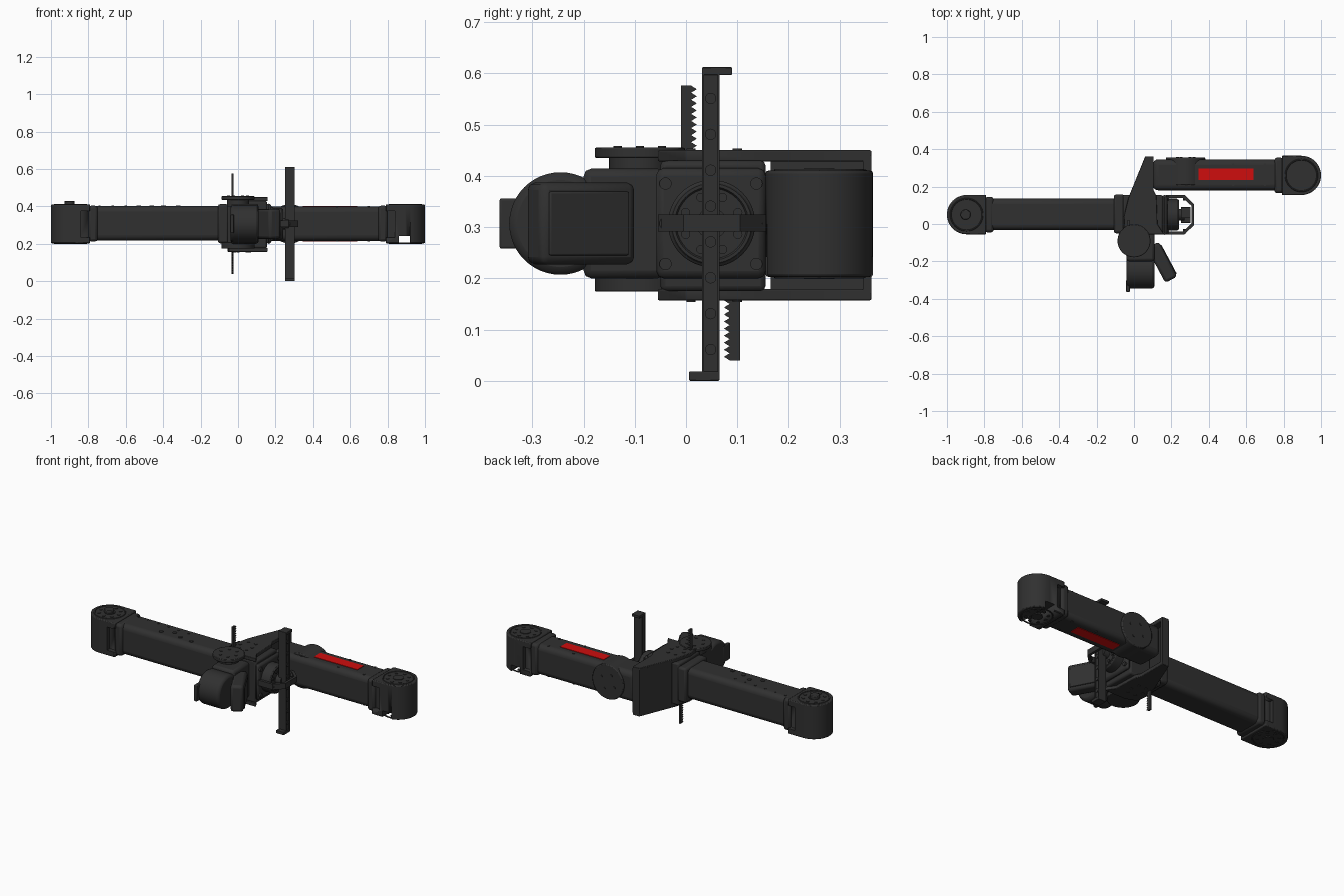
import bpy, bmesh, math
from mathutils import Vector, Matrix

cube = bpy.data.objects.get("Cube")
if cube:
    bpy.data.objects.remove(cube, do_unlink=True)


def material(name, rgb):
    m = bpy.data.materials.new(name)
    m.use_nodes = True
    m.diffuse_color = (*rgb, 1)
    m.node_tree.nodes["Principled BSDF"].inputs["Base Color"].default_value = (*rgb, 1)
    return m


BLACK = material("charcoal plastic", (0.03, 0.03, 0.03))
RED = material("red strip", (0.62, 0.004, 0.004))
MID = 0.307   # height of the arm axis


def finish(name, bm, mat=BLACK, bevel=0, segments=2):
    bmesh.ops.recalc_face_normals(bm, faces=bm.faces)
    me = bpy.data.meshes.new(name)
    bm.to_mesh(me)
    bm.free()
    ob = bpy.data.objects.new(name, me)
    bpy.context.collection.objects.link(ob)
    me.materials.append(mat)
    if bevel:
        mod = ob.modifiers.new("Bevel", 'BEVEL')
        mod.width, mod.segments, mod.limit_method = bevel, segments, 'ANGLE'
    bpy.ops.object.select_all(action='DESELECT')
    ob.select_set(True)
    bpy.context.view_layer.objects.active = ob
    bpy.ops.object.shade_smooth_by_angle(angle=math.radians(35))
    return ob


def box(name, x, y, z, mat=BLACK, bevel=0, segments=2):
    """Box given by its low and high limits on each axis."""
    bm = bmesh.new()
    bmesh.ops.create_cube(bm, size=1)
    for v in bm.verts:
        v.co = Vector([(a + b) / 2 + c * (b - a) for (a, b), c in zip((x, y, z), v.co)])
    return finish(name, bm, mat, bevel, segments)


def cyl(name, centre, r, depth, axis='Z', bevel=0, sides=48):
    bm = bmesh.new()
    bmesh.ops.create_cone(bm, cap_ends=True, segments=sides, radius1=r, radius2=r, depth=depth)
    if axis != 'Z':
        bm.transform(Matrix.Rotation(math.pi / 2, 4, 'Y' if axis == 'X' else 'X'))
    bm.transform(Matrix.Translation(centre))
    return finish(name, bm, BLACK, bevel)


def ring(name, centre, r, thick, axis='Z'):
    """Flat raised ring."""
    bpy.ops.mesh.primitive_torus_add(major_radius=r, minor_radius=thick, location=centre,
                                     major_segments=40, minor_segments=6,
                                     rotation=(0, math.pi / 2 if axis == 'X' else 0, 0))
    ob = bpy.context.object
    ob.name = name
    ob.data.materials.append(BLACK)
    return ob


def extrude(name, pts, lo, hi, axis='Z', bevel=0):
    """Closed outline swept along z (outline in x, y) or along x (outline in y, z)."""
    bm = bmesh.new()
    place = (lambda a, b, d: (a, b, d)) if axis == 'Z' else (lambda a, b, d: (d, a, b))
    face = bm.faces.new([bm.verts.new(place(a, b, lo)) for a, b in pts])
    up = bmesh.ops.extrude_face_region(bm, geom=[face])["geom"]
    bmesh.ops.translate(bm, vec=place(0, 0, hi - lo),
                        verts=[g for g in up if isinstance(g, bmesh.types.BMVert)])
    return finish(name, bm, BLACK, bevel)


def cut(target, cutter):
    cutter.hide_render = True
    cutter.hide_set(True)
    mod = target.modifiers.new("Cut", 'BOOLEAN')
    mod.operation, mod.object, mod.solver = 'DIFFERENCE', cutter, 'EXACT'


def end_joint(side, s, y):
    """Round shell at the outer end of an arm; s is the direction of x."""
    cx, r = 0.895, 0.105
    arc = [(s * (cx + r * math.sin(t)), y - r * math.cos(t))
           for t in [math.pi * i / 24 for i in range(25)]]
    shell = extrude(side + "_end_joint", arc + [(s * 0.79, y + r), (s * 0.79, y - r)],
                    0.203, 0.41, bevel=0.005)
    for d in (-1, 1):
        xs = sorted((s * 0.78, s * 0.84))
        ys = sorted((y + d * 0.08, y + d * 0.12))
        cut(shell, box(side + "_recess_cutter", xs, ys, (0.235, 0.375)))
    collar = sorted((s * 0.75, s * 0.80))
    box(side + "_end_collar", collar, (y - 0.095, y + 0.095), (0.212, 0.404), bevel=0.015)
    for z in (0.203, 0.41):
        ring(side + "_joint_rim", (s * cx, y, z), 0.085, 0.004)
        cyl(side + "_joint_hub", (s * cx, y, z), 0.03, 0.008)
        for i in range(8):
            a = math.tau * i / 8
            cyl(side + "_joint_screw", (s * cx + 0.06 * math.cos(a), y + 0.06 * math.sin(a), z),
                0.009, 0.006, sides=12)
    return shell


# Two arm tubes and their outer joints
box("right_arm_tube", (-0.79, -0.08), (-0.032, 0.136), (0.218, 0.402), bevel=0.03, segments=4)
box("left_arm_tube", (0.1, 0.79), (0.18, 0.346), (0.216, 0.399), bevel=0.03, segments=4)
end_joint("right", -1, 0.05)
shell = end_joint("left", 1, 0.26)
cut(shell, box("slot_cutter", (0.86, 0.92), (0.1, 0.42), (0.19, 0.242)))
cyl("right_joint_knob", (-0.9, 0.05, 0.418), 0.027, 0.024, bevel=0.004)
for z, tag in ((0.399, "upper"), (0.216, "lower")):
    box(tag + "_red_strip", (0.345, 0.638), (0.234, 0.296), (z - 0.003, z + 0.003), RED)
    for x in (0.28, 0.53, 0.70):
        for y in (0.21, 0.318):
            cyl("left_arm_screw", (x, y, z), 0.007, 0.005, sides=12)
for i in range(6):
    cyl("right_arm_screw", (-0.74 + 0.07 * i, 0.105 - 0.004 * i, 0.402), 0.006, 0.005, sides=12)
for x, y in ((-0.53, 0.02), (-0.46, 0.05), (-0.40, 0.02), (-0.32, 0.01)):
    cyl("right_arm_button", (x, y, 0.402), 0.012, 0.007, sides=16)

# Elbow disc on the back of the left arm
cyl("elbow_disc", (0.276, 0.282, MID), 0.105, 0.148, 'Y', 0.005)
for i in range(4):
    a = math.tau * i / 4 + 0.5
    cyl("elbow_screw", (0.276 + 0.05 * math.cos(a), 0.356, MID + 0.05 * math.sin(a)),
        0.008, 0.006, 'Y', sides=12)

# Forked bracket that joins the two arms
plate = [(0.06, 0.362), (0.105, 0.362), (0.105, 0.18), (0.12, 0.15), (0.125, 0.0),
         (0.16, -0.055), (0.02, -0.055), (-0.05, -0.03), (-0.055, 0.04), (-0.03, 0.14)]
extrude("bracket_top", plate, 0.428, 0.45, bevel=0.003)
extrude("bracket_bottom", plate, 0.157, 0.179, bevel=0.003)
extrude("bracket_wall", [(0.06, 0.362), (0.085, 0.362), (0.03, 0.165), (-0.02, 0.165)], 0.17, 0.44)
box("bracket_end_wall", (0.06, 0.105), (0.345, 0.362), (0.17, 0.44))
for x, y in ((0.0, 0.1), (0.05, 0.1), (-0.02, 0.05), (0.06, 0.05), (0.0, 0.01), (0.05, 0.01)):
    for z in (0.157, 0.45):
        cyl("bracket_screw", (x, y, z), 0.009, 0.006, sides=12)

# Central body
box("right_arm_collar", (-0.108, -0.05), (-0.05, 0.158), (0.203, 0.412), bevel=0.012)
box("central_body", (-0.06, 0.155), (-0.05, 0.155), (0.175, 0.43), bevel=0.01)
box("gripper_flange", (0.15, 0.178), (-0.058, 0.155), (0.2, 0.415), bevel=0.02)
for y in (-0.04, 0.137):
    for z in (0.228, 0.385):
        cyl("flange_screw", (0.18, y, z), 0.012, 0.012, 'X', sides=16)

# Wrist motor in front, with its pivot plates
box("wrist_body", (-0.04, 0.11), (-0.2, -0.04), (0.2, 0.414), bevel=0.015)
cyl("wrist_motor", (0.035, -0.245, MID), 0.1, 0.15, 'X', 0.015)
box("wrist_front_plate", (-0.042, -0.022), (-0.364, -0.3), (0.258, 0.356), bevel=0.004)
cyl("pivot_plate", (0.0, -0.09, 0.445), 0.088, 0.02, bevel=0.003)
cyl("pivot_neck", (0.0, -0.09, 0.42), 0.06, 0.04)
cyl("pivot_base", (0.0, -0.09, 0.192), 0.088, 0.036, bevel=0.003)
for i in range(6):
    a = math.tau * i / 6
    cyl("pivot_screw", (0.05 * math.cos(a), -0.09 + 0.05 * math.sin(a), 0.455), 0.008, 0.006, sides=12)

# Angled sensor head with a rimmed front
head = box("sensor_head", (-0.036, 0.036), (-0.105, 0.105), (-0.08, 0.08), bevel=0.015)
face = box("sensor_window", (0.034, 0.041), (-0.09, 0.085), (-0.062, 0.062), bevel=0.003)
for ob in (head, face):
    ob.location = (0.15, -0.205, MID)
    ob.rotation_euler.z = math.radians(28)

# Gripper drum and bent strap across its front
cyl("gripper_drum", (0.2, 0.05, MID), 0.085, 0.07, 'X', 0.006)
cyl("gripper_core", (0.245, 0.05, MID), 0.03, 0.05, 'X')
ring("drum_rim", (0.235, 0.05, MID), 0.075, 0.006, 'X')
for i in range(8):
    a = math.tau * (i + 0.5) / 8
    cyl("drum_screw", (0.235, 0.05 + 0.055 * math.cos(a), MID + 0.055 * math.sin(a)),
        0.009, 0.01, 'X', sides=12)
half = [(0.17, 0.105), (0.27, 0.105), (0.322, 0.055)]
inner = [(0.17, 0.09), (0.262, 0.09), (0.307, 0.047)]
outline = ([(x, 0.05 + d) for x, d in half] + [(x, 0.05 - d) for x, d in reversed(half)]
           + [(x, 0.05 - d) for x, d in inner] + [(x, 0.05 + d) for x, d in reversed(inner)])
extrude("gripper_strap", outline, 0.291, 0.325)
for y in (-0.04, 0.137):
    cyl("strap_screw", (0.27, y, MID), 0.012, 0.014, 'X', sides=16)

# Tall gripper rail with hooked ends
box("gripper_rail", (0.255, 0.296), (0.031, 0.065), (0.003, 0.607))
for y in (0.031, 0.061):
    box("rail_lip", (0.25, 0.302), (y, y + 0.004), (0.003, 0.607))
box("top_hook", (0.25, 0.302), (0.031, 0.09), (0.597, 0.612), bevel=0.002)
box("bottom_hook", (0.25, 0.302), (0.006, 0.065), (0.0, 0.018), bevel=0.002)
for i in range(8):
    cyl("rail_screw", (0.296, 0.048, 0.061 + 0.07 * i), 0.011, 0.01, 'X', sides=16)


def rack(name, back, s, lo, hi):
    """Toothed strip; teeth point along s in y."""
    n = round((hi - lo) / 0.0137)
    step = (hi - lo) / n
    pts = [(back, lo)]
    for i in range(n):
        pts += [(back + s * 0.02, lo + i * step), (back + s * 0.031, lo + (i + 0.5) * step)]
    extrude(name, pts + [(back + s * 0.02, hi), (back, hi)], -0.035, -0.025, 'X')


# Two toothed racks
rack("upper_rack", -0.01, 1, 0.3, 0.576)
rack("lower_rack", 0.105, -1, 0.04, 0.315)
